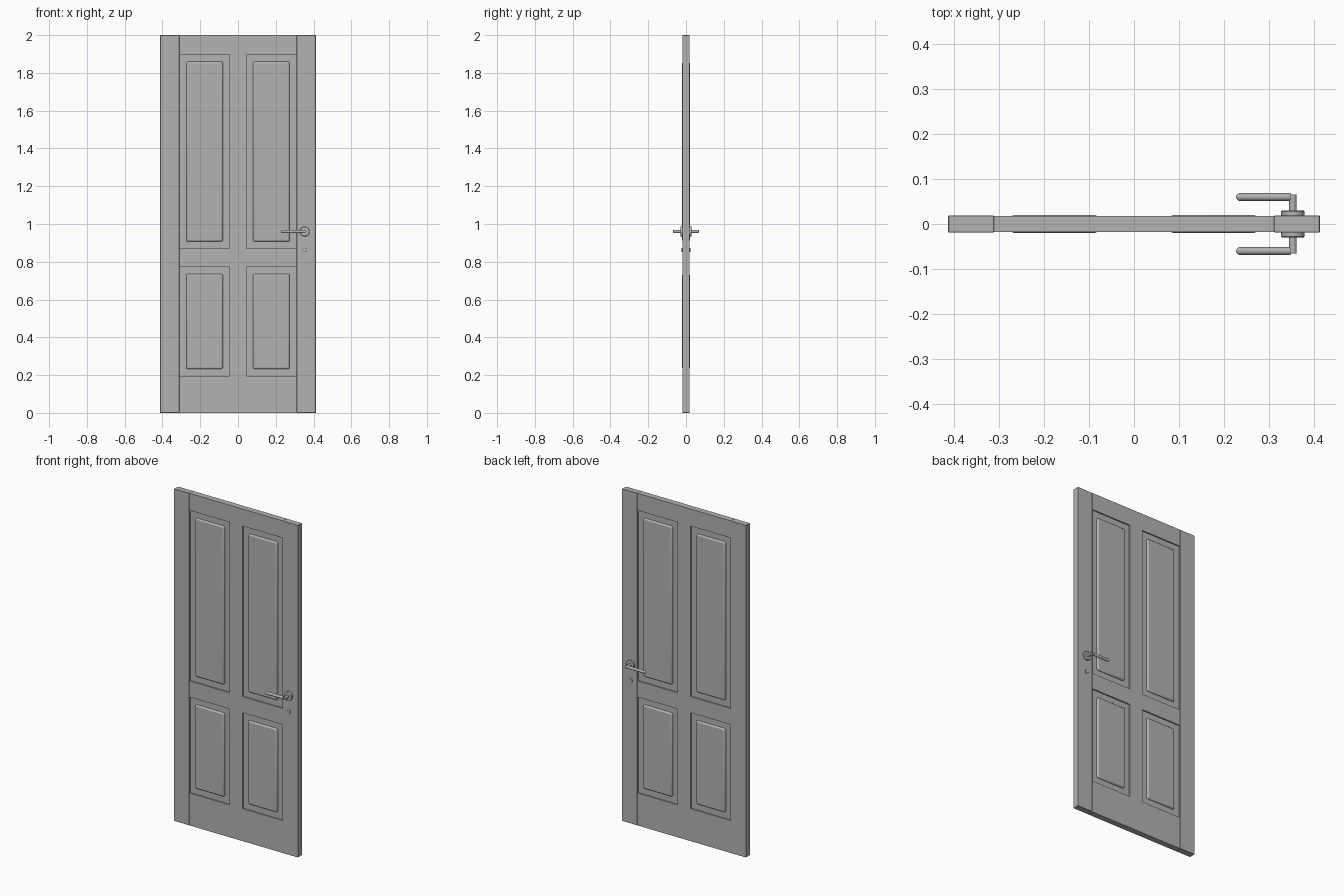
import bpy, bmesh, math
from mathutils import Matrix

if "Cube" in bpy.data.objects:
    bpy.data.objects.remove(bpy.data.objects["Cube"])

grey = bpy.data.materials.new("plain grey")
grey.diffuse_color = (0.45, 0.45, 0.45, 1)
grey.use_nodes = True
grey.node_tree.nodes["Principled BSDF"].inputs["Base Color"].default_value = grey.diffuse_color


def finish(name, bm, bevel=0, segments=1, smooth=False):
    bmesh.ops.recalc_face_normals(bm, faces=bm.faces)
    mesh = bpy.data.meshes.new(name)
    bm.to_mesh(mesh)
    bm.free()
    mesh.materials.append(grey)
    ob = bpy.data.objects.new(name, mesh)
    bpy.context.collection.objects.link(ob)
    if bevel:
        mod = ob.modifiers.new("bevel", 'BEVEL')
        mod.width, mod.segments = bevel, segments
    if smooth:
        bpy.ops.object.select_all(action='DESELECT')
        ob.select_set(True)
        bpy.context.view_layer.objects.active = ob
        bpy.ops.object.shade_smooth_by_angle(angle=math.radians(35))
    return ob


def box(name, x0, x1, half_y, z0, z1, bevel=0, segments=1, smooth=False):
    bm = bmesh.new()
    m = Matrix.Translation(((x0 + x1) / 2, 0, (z0 + z1) / 2)) @ \
        Matrix.Diagonal((x1 - x0, 2 * half_y, z1 - z0, 1))
    bmesh.ops.create_cube(bm, size=1, matrix=m)
    return finish(name, bm, bevel, segments, smooth)


def rod(name, axis, centre, radius, length, bevel=0):
    bm = bmesh.new()
    rot = Matrix.Rotation(math.pi / 2, 4, 'X' if axis == 'Y' else 'Y')
    bmesh.ops.create_cone(bm, cap_ends=True, segments=32, radius1=radius, radius2=radius,
                          depth=length, matrix=Matrix.Translation(centre) @ rot)
    ob = finish(name, bm, bevel, 2, True)
    if bevel:
        ob.modifiers["bevel"].limit_method = 'ANGLE'
    return ob


# Side stiles, slightly proud of the frame
for side, s in (("left", -1), ("right", 1)):
    a, b = sorted((s * 0.311, s * 0.413))
    box(side + "_stile", a, b, 0.019, 0, 2, 0.0015)

# Rails and centre muntin as one sheet with four openings, thickened
xs = [-0.311, -0.309, -0.044, 0.044, 0.309, 0.311]
zs = [0, 0.195, 0.773, 0.87, 1.897, 2]
T = 0.018
bm = bmesh.new()
verts = [[bm.verts.new((x, -T, z)) for x in xs] for z in zs]
for j in range(5):
    for i in range(5):
        if not (i in (1, 3) and j in (1, 3)):
            bm.faces.new((verts[j][i], verts[j][i + 1], verts[j + 1][i + 1], verts[j + 1][i]))
ext = bmesh.ops.extrude_face_region(bm, geom=bm.faces[:], use_keep_orig=True)
bmesh.ops.translate(bm, vec=(0, 2 * T, 0),
                    verts=[g for g in ext["geom"] if isinstance(g, bmesh.types.BMVert)])
finish("rail_frame", bm)

# Recessed backing and raised field in each opening
for side, s in (("left", -1), ("right", 1)):
    for level, z0, z1 in (("lower", 0.195, 0.773), ("upper", 0.87, 1.897)):
        a, b = sorted((s * 0.044, s * 0.309))
        box(f"{level}_{side}_recess", a, b, 0.010, z0, z1)
        box(f"{level}_{side}_raised_panel", a + 0.036, b - 0.036, 0.0205,
            z0 + 0.037, z1 - 0.037, 0.009, 3, True)

# Handle set on both faces
HX, HZ = 0.353, 0.96
for side, s in (("front", -1), ("back", 1)):
    rod(side + "_rosette", 'Y', (HX, s * 0.0235, HZ), 0.026, 0.012, 0.002)
    rod(side + "_handle_neck", 'Y', (HX, s * 0.0425, HZ), 0.0085, 0.047)
    rod(side + "_lever", 'X', (0.292, s * 0.060, HZ), 0.0085, 0.112)
    bm = bmesh.new()
    bmesh.ops.create_uvsphere(bm, u_segments=24, v_segments=12, radius=0.009,
                              matrix=Matrix.Translation((0.236, s * 0.060, HZ)))
    finish(side + "_lever_tip", bm, smooth=True)
    rod(side + "_keyhole_cover", 'Y', (HX, s * 0.0195, 0.862), 0.011, 0.006, 0.001)
